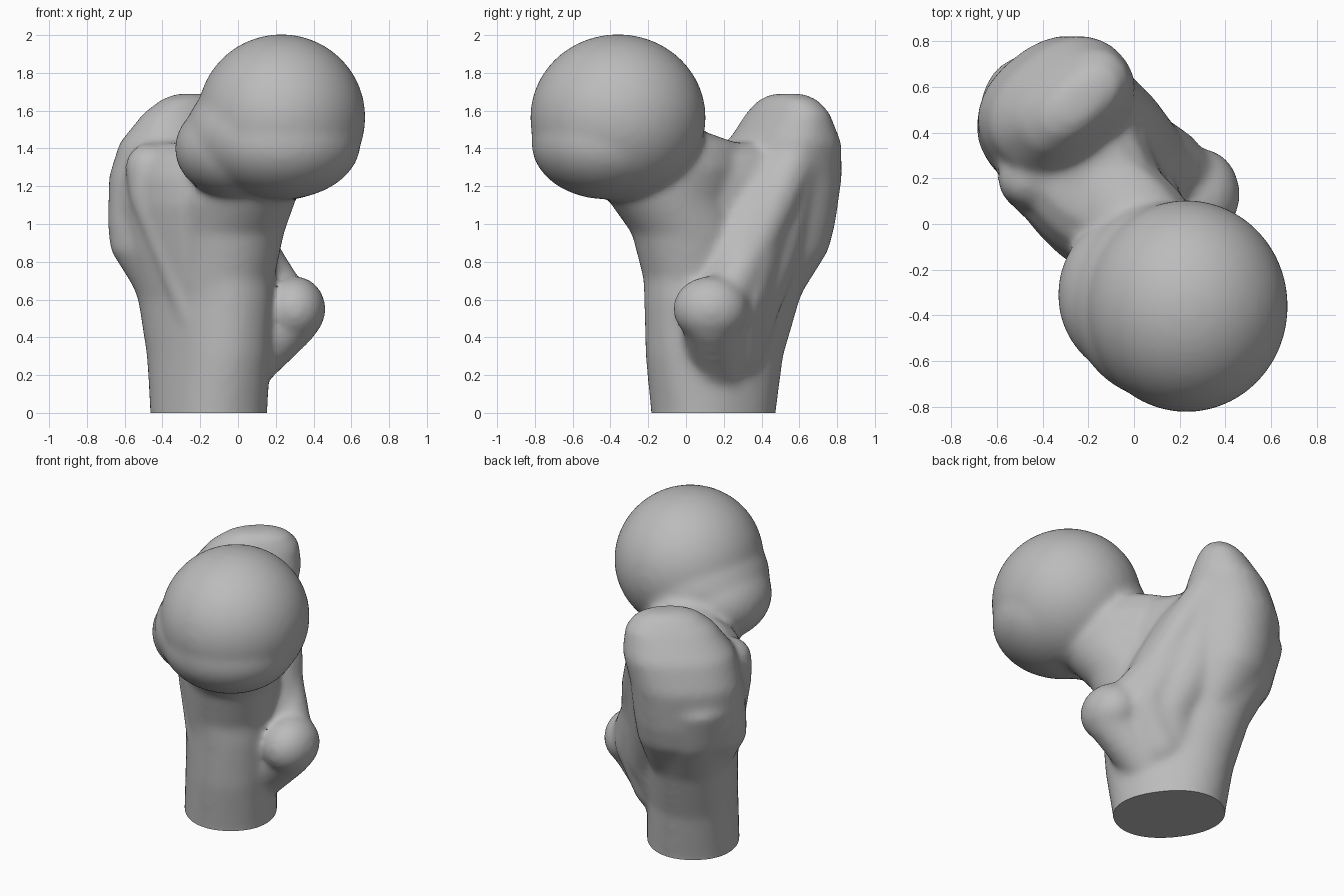
import bpy, bmesh
from math import sin, cos, pi, radians
from mathutils import Vector, Matrix

cube = bpy.data.objects.get("Cube")
if cube:
    bpy.data.objects.remove(cube, do_unlink=True)

bm = bmesh.new()


def loft(rings, angle, power=2.0, n=40):
    """Closed stack of level superellipse rings: (x, y, z, long radius, short radius)."""
    c, s = cos(radians(angle)), sin(radians(angle))
    layers = []
    for x, y, z, a, b in rings:
        layer = []
        for i in range(n):
            t = 2 * pi * i / n
            u = a * abs(cos(t)) ** (2 / power) * (1 if cos(t) >= 0 else -1)
            v = b * abs(sin(t)) ** (2 / power) * (1 if sin(t) >= 0 else -1)
            layer.append(bm.verts.new((x + u * c - v * s, y + u * s + v * c, z)))
        layers.append(layer)
    for low, high in zip(layers, layers[1:]):
        for i in range(n):
            j = (i + 1) % n
            bm.faces.new((low[i], low[j], high[j], high[i]))
    bm.faces.new(layers[0][::-1])
    bm.faces.new(layers[-1])


def ball(center, radii, detail=32):
    bmesh.ops.create_uvsphere(
        bm, u_segments=detail, v_segments=detail // 2, radius=1,
        matrix=Matrix.Translation(center) @ Matrix.Diagonal((*radii, 1)))


def ridge(points, steps=7):
    """Rounded ridge along a path of (x, y, z, radius)."""
    for p, q in zip(points, points[1:]):
        for i in range(steps + 1):
            x, y, z, r = Vector(p).lerp(Vector(q), i / steps)
            ball((x, y, z), (r, r, r), 16)


# Shaft, widening upward; it runs below the ground until it is cut flat
loft([(-.155, .145, -.2, .335, .275), (-.155, .145, 0, .34, .28),
      (-.155, .15, .3, .39, .275), (-.17, .19, .6, .45, .285),
      (-.22, .24, .85, .52, .31), (-.25, .25, 1.1, .56, .315),
      (-.25, .26, 1.25, .49, .31), (-.25, .27, 1.36, .4, .27),
      (-.25, .27, 1.43, .28, .18)], 125, 2.2)

# Neck, leaning forward to the ball
loft([(-.1, .08, .65, .3, .27), (-.05, .02, .95, .32, .28),
      (0, -.08, 1.13, .36, .28), (.02, -.05, 1.3, .42, .26),
      (.03, -.03, 1.42, .37, .2), (.1, -.15, 1.5, .25, .15)], 125)

# Large rear process
loft([(-.27, .35, .55, .22, .18), (-.32, .41, .72, .28, .22),
      (-.36, .45, .86, .33, .26), (-.36, .47, 1.0, .34, .28),
      (-.35, .5, 1.25, .34, .29), (-.31, .52, 1.43, .34, .25),
      (-.26, .54, 1.59, .27, .16), (-.24, .54, 1.66, .19, .11),
      (-.24, .54, 1.69, .1, .06)], 40, 2.3)

# Ball joint, fuller below and towards one side
ball((.23, -.36, 1.565), (.445, .465, .44), 64)
ball((.23, -.42, 1.43), (.42, .4, .3), 48)
ball((.12, -.34, 1.47), (.4, .43, .33), 48)
ball((0, -.31, 1.4), (.335, .36, .27), 48)

# Small inner process with its tapering root
ball((.3, .13, .55), (.165, .2, .175))
ridge([(.28, .13, .5, .16), (.03, .17, .25, .155)])

# Rear crest joining the two processes
ridge([(.26, .2, .58, .13), (.1, .34, .85, .12),
       (0, .46, 1.1, .13), (-.12, .58, 1.36, .13)])

# Broad flat rear behind the crest
ridge([(0, .24, .36, .19), (.12, .24, .6, .2), (0, .3, .85, .22),
       (-.1, .4, 1.1, .22), (-.18, .52, 1.3, .18)])
ridge([(-.05, .28, .4, .17), (0, .32, .58, .18), (-.1, .42, .85, .19),
       (-.14, .5, 1.1, .18), (-.16, .56, 1.3, .17)])

# Front ridge
ridge([(-.47, .2, 1.3, .13), (-.48, .16, 1.15, .1),
       (-.37, .04, .85, .085), (-.24, -.06, .5, .08)])

bmesh.ops.recalc_face_normals(bm, faces=bm.faces)
mesh = bpy.data.meshes.new("thigh_bone")
bm.to_mesh(mesh)
bm.free()
bone = bpy.data.objects.new("thigh_bone", mesh)
bpy.context.collection.objects.link(bone)

# Fuse the parts into one soft surface
fuse = bone.modifiers.new("fuse", 'REMESH')
fuse.mode = 'VOXEL'
fuse.voxel_size = .02
soften = bone.modifiers.new("soften", 'SMOOTH')
soften.factor = .5
soften.iterations = 18
graph = bpy.context.evaluated_depsgraph_get()
bm = bmesh.new()
bm.from_object(bone, graph)
bone.modifiers.clear()

# Flat cut through the shaft
cut = bmesh.ops.bisect_plane(bm, geom=bm.verts[:] + bm.edges[:] + bm.faces[:],
                             plane_co=(0, 0, 0), plane_no=(0, 0, 1), clear_inner=True)
rim = [e for e in cut["geom_cut"] if isinstance(e, bmesh.types.BMEdge)]
bmesh.ops.contextual_create(bm, geom=rim)
bmesh.ops.recalc_face_normals(bm, faces=bm.faces)
bm.to_mesh(mesh)
bm.free()

grey = bpy.data.materials.new("bone_grey")
grey.use_nodes = True
grey.diffuse_color = (.5, .5, .5, 1)
grey.node_tree.nodes["Principled BSDF"].inputs["Base Color"].default_value = (.5, .5, .5, 1)
mesh.materials.clear()
mesh.materials.append(grey)

bpy.ops.object.select_all(action='DESELECT')
bone.select_set(True)
bpy.context.view_layer.objects.active = bone
bpy.ops.object.shade_smooth_by_angle(angle=radians(50))
